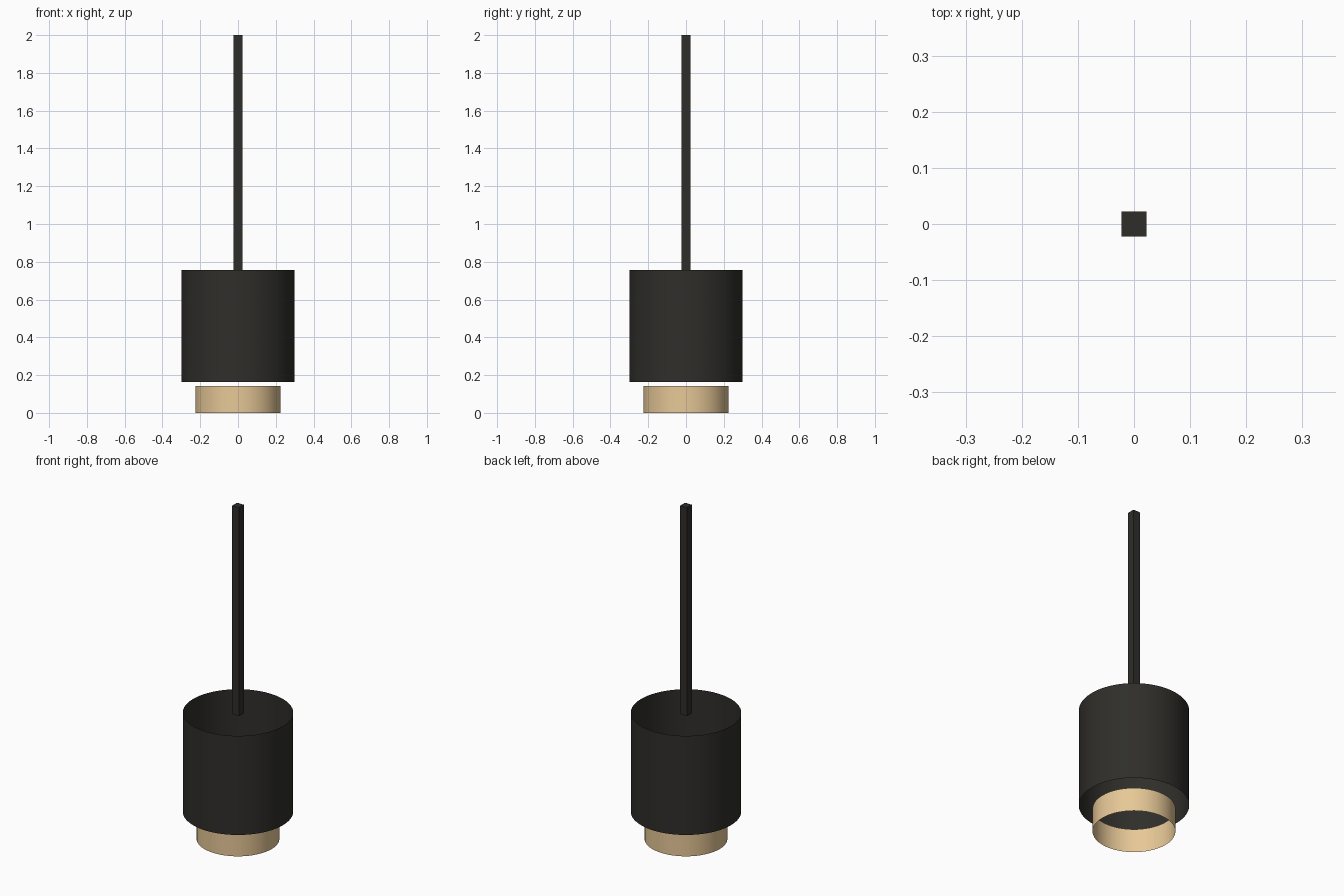
import bpy
from math import radians

if "Cube" in bpy.data.objects:
    bpy.data.objects.remove(bpy.data.objects["Cube"])


def material(name, rgb):
    m = bpy.data.materials.new(name)
    m.diffuse_color = (*rgb, 1)
    m.use_nodes = True
    m.node_tree.nodes["Principled BSDF"].inputs["Base Color"].default_value = m.diffuse_color
    return m


black = material("black", (0.028, 0.027, 0.023))
tan = material("tan", (0.80, 0.58, 0.31))


def open_tube(name, radius, z0, z1, mat):
    """Thin open-ended wall, no caps."""
    bpy.ops.mesh.primitive_cylinder_add(vertices=64, radius=radius, depth=z1 - z0,
                                        end_fill_type='NOTHING',
                                        location=(0, 0, (z0 + z1) / 2))
    ob = bpy.context.object
    ob.name = name
    ob.data.materials.append(mat)
    bpy.ops.object.shade_smooth_by_angle(angle=radians(30))


# Lamp shade and the smaller ring hanging below it
open_tube("shade", 0.30, 0.163, 0.757, black)
open_tube("lower_ring", 0.225, 0.0, 0.143, tan)

# Square hanging rod
bpy.ops.mesh.primitive_cube_add(size=1, location=(0, 0, (0.75 + 2) / 2))
rod = bpy.context.object
rod.name = "hanging_rod"
rod.scale = (0.045, 0.045, 2 - 0.75)
bpy.ops.object.transform_apply(location=False, rotation=False, scale=True)
rod.data.materials.append(black)
